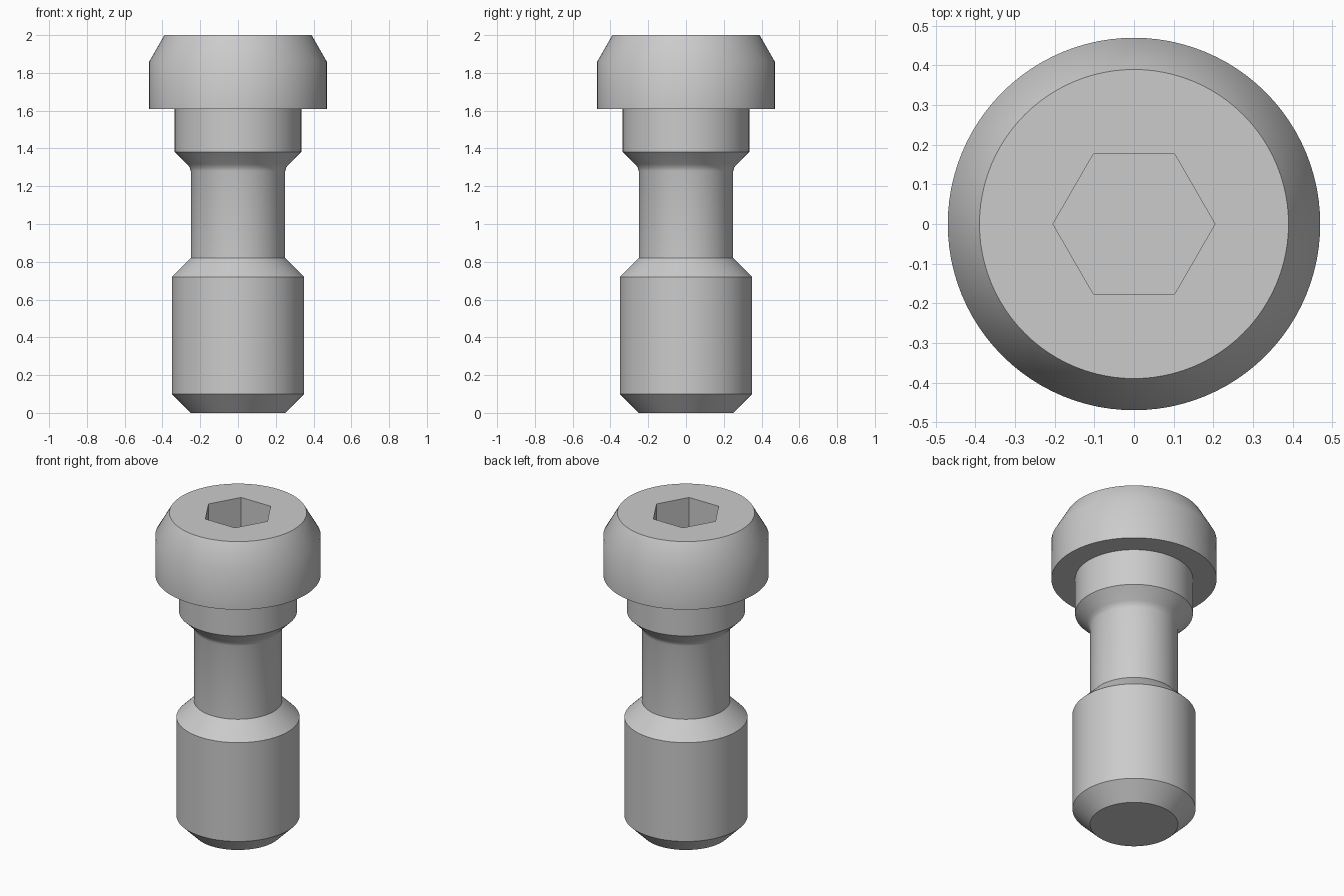
import bpy
import bmesh
from math import cos, sin, pi, radians

SEGMENTS = 96

cube = bpy.data.objects.get("Cube")
if cube:
    bpy.data.objects.remove(cube, do_unlink=True)

# Plain steel grey
steel = bpy.data.materials.new("steel grey")
steel.use_nodes = True
colour = (0.6, 0.6, 0.6, 1)
steel.diffuse_color = colour
steel.node_tree.nodes["Principled BSDF"].inputs["Base Color"].default_value = colour


def ring(bm, size, z, hexagon=False):
    """Ring of vertices; size is the radius, or the apothem of a hexagon."""
    verts = []
    for i in range(SEGMENTS):
        a = 2 * pi * i / SEGMENTS
        r = size / cos(a % (pi / 3) - pi / 6) if hexagon else size
        verts.append(bm.verts.new((r * cos(a), r * sin(a), z)))
    return verts


def loft(name, sections, cap_start=False, cap_end=False):
    bm = bmesh.new()
    rings = [ring(bm, *s) for s in sections]
    for low, high in zip(rings, rings[1:]):
        for i in range(SEGMENTS):
            j = (i + 1) % SEGMENTS
            bm.faces.new((low[i], low[j], high[j], high[i]))
    if cap_start:
        bm.faces.new(rings[0][::-1])
    if cap_end:
        bm.faces.new(rings[-1])
    mesh = bpy.data.meshes.new(name)
    bm.to_mesh(mesh)
    bm.free()
    mesh.materials.append(steel)
    obj = bpy.data.objects.new(name, mesh)
    bpy.context.collection.objects.link(obj)
    bpy.ops.object.select_all(action='DESELECT')
    obj.select_set(True)
    bpy.context.view_layer.objects.active = obj
    bpy.ops.object.shade_smooth_by_angle(angle=radians(35))
    return obj


# Chamfered lower end, waisted shank and the collar below the head
loft("screw_shank", [
    (0.25, 0), (0.35, 0.1), (0.35, 0.72), (0.25, 0.82),
    (0.25, 1.28), (0.256, 1.3), (0.27, 1.317),
    (0.335, 1.382), (0.335, 1.61),
], cap_start=True)

# Head with a sloped rim and a hexagonal socket
loft("screw_head", [
    (0.335, 1.61), (0.47, 1.61), (0.47, 1.86), (0.39, 2),
    (0.177, 2, True), (0.177, 1.76, True),
], cap_end=True)
